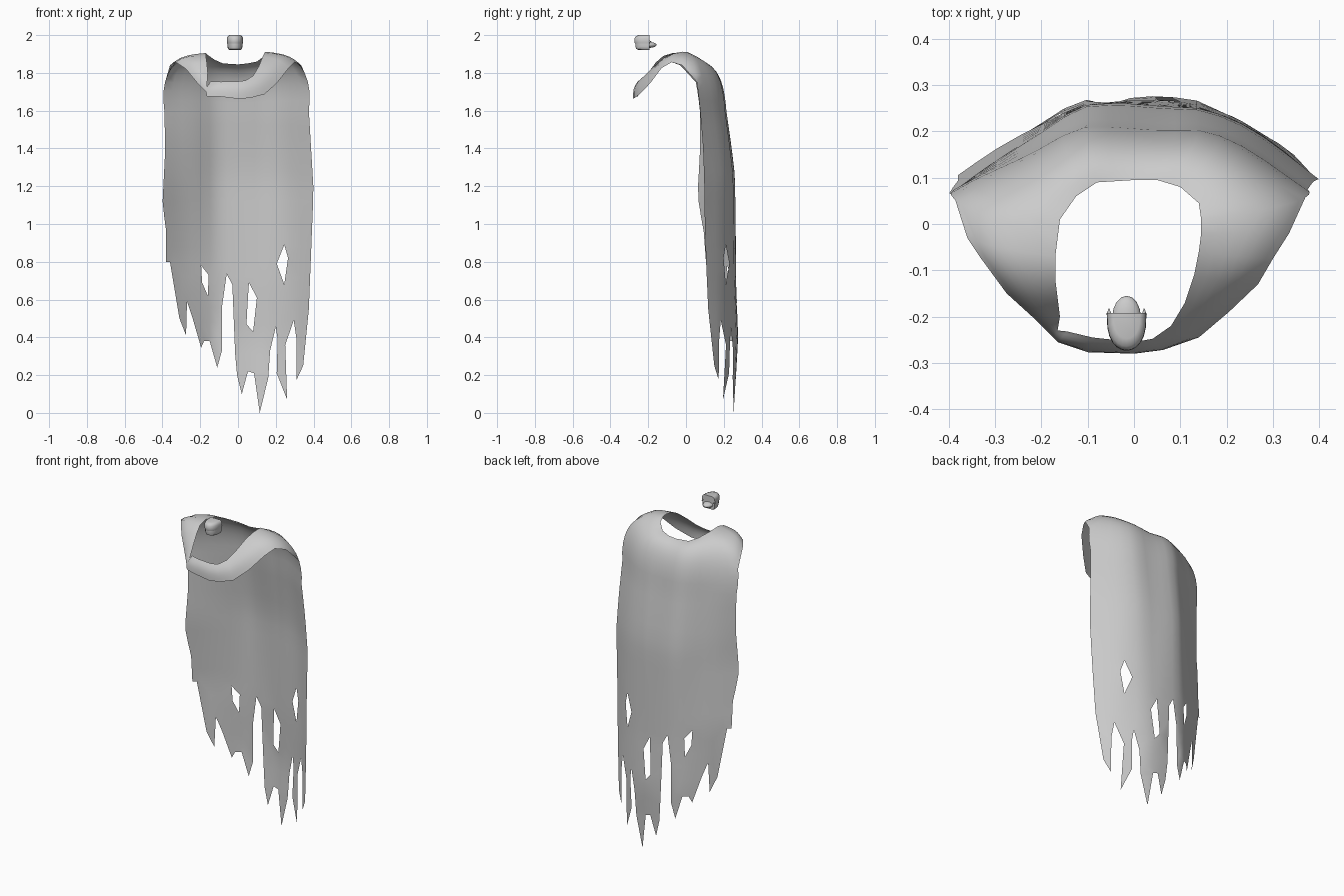
import bpy
import bmesh
import math
from mathutils import Vector
from mathutils.geometry import delaunay_2d_cdt, area_tri

cube = bpy.data.objects.get("Cube")
if cube:
    bpy.data.objects.remove(cube, do_unlink=True)


def make_material(name, rgb):
    mat = bpy.data.materials.new(name)
    mat.use_nodes = True
    mat.diffuse_color = (*rgb, 1)
    mat.node_tree.nodes["Principled BSDF"].inputs["Base Color"].default_value = (*rgb, 1)
    return mat


grey = make_material("plain grey", (0.6, 0.6, 0.6))


def finish(name, bm):
    """Turn a bmesh into a smooth grey object."""
    bmesh.ops.recalc_face_normals(bm, faces=bm.faces)
    mesh = bpy.data.meshes.new(name)
    bm.to_mesh(mesh)
    bm.free()
    mesh.materials.append(grey)
    for face in mesh.polygons:
        face.use_smooth = True
    obj = bpy.data.objects.new(name, mesh)
    bpy.context.collection.objects.link(obj)
    return obj


def interp(keys, t):
    """Piecewise linear lookup in (position, value) pairs."""
    if t <= keys[0][0]:
        return keys[0][1]
    for (a, va), (b, vb) in zip(keys, keys[1:]):
        if t <= b:
            return va + (vb - va) * ((t - a) / (b - a))
    return keys[-1][1]


def inside(p, poly):
    hit = False
    for a, b in zip(poly, poly[1:] + poly[:1]):
        if (a[1] > p[1]) != (b[1] > p[1]):
            if p[0] < a[0] + (p[1] - a[1]) * (b[0] - a[0]) / (b[1] - a[1]):
                hit = not hit
    return hit


def edge_distance(p, poly):
    best = 9
    p = Vector(p)
    for a, b in zip(poly, poly[1:] + poly[:1]):
        a, d = Vector(a), Vector(b) - Vector(a)
        k = max(0, min(1, (p - a).dot(d) / d.length_squared))
        best = min(best, (a + d * k - p).length)
    return best


# Cape cut pattern: ragged hem and torn holes, as (x, height)
hem = [(-.36, .8), (-.31, .5), (-.275, .41), (-.27, .59), (-.24, .5), (-.195, .345),
       (-.18, .38), (-.15, .38), (-.11, .24), (-.085, .33), (-.085, .56), (-.06, .735),
       (-.03, .68), (-.015, .31), (-.005, .2), (.02, .1), (.053, .22), (.085, .21),
       (.115, 0), (.16, .185), (.17, .33), (.2, .455), (.21, .39), (.205, .21),
       (.26, .07), (.25, .36), (.295, .49), (.31, .39), (.31, .175), (.345, .25), (.375, .55)]
holes = [[(-.195, .78), (-.155, .73), (-.16, .62), (-.19, .69)],
         [(.058, .69), (.1, .61), (.08, .43), (.045, .47), (.05, .57)],
         [(.245, .89), (.265, .82), (.245, .68), (.205, .79)]]
left_x = [(.8, -.38), (.97, -.38), (1.1, -.4), (1.4, -.385), (1.6, -.39)]
right_x = [(.8, .385), (1.18, .4), (1.6, .375)]

# Depth of the cloth at its middle and at its two side edges, by height
back_y = [(0, .25), (.4, .272), (.7, .262), (1.25, .256), (1.4, .238), (1.6, .21)]
left_y = [(.3, .06), (.5, .075), (.8, .095), (1.2, .06), (1.6, .065)]
right_y = [(.2, .105), (.6, .095), (1.2, .1), (1.4, .085), (1.6, .06)]

# Rear half of the neck opening, left to right across the back
neck = [(-.165, -.03, 1.9), (-.16, .01, 1.895), (-.125, .06, 1.87), (-.08, .09, 1.85),
        (0, .095, 1.845), (.05, .095, 1.85), (.1, .08, 1.86), (.14, .045, 1.89), (.145, .01, 1.91)]
neck_keys = [(i / 8, Vector(p)) for i, p in enumerate(neck)]

SHOULDER, TOP = 1.6, 2.0


def drape(x, t):
    """Map the flat pattern onto the hanging cloth and over the shoulders."""
    z = min(t, SHOULDER)
    back = interp(back_y, z)
    side = interp(left_y if x < 0 else right_y, z)
    bend = max(0, (abs(x) - .12) / .28) ** (1.05 if x < 0 else 1.4)
    y = back - (back - side) * bend + .004 * math.sin(x * 22 + z * 2)
    low = Vector((x, y, z))
    if t <= SHOULDER:
        return low
    v = (t - SHOULDER) / (TOP - SHOULDER)
    high = interp(neck_keys, (x + .39) / .765)
    ctrl = Vector((x * 1.1, y - .015 - .015 * bend, 1.815 + .08 * min(1, abs(x) / .35)))
    return low * (1 - v) ** 2 + ctrl * 2 * v * (1 - v) + high * v * v


rows = [.8 + .08 * i for i in range(10)] + [SHOULDER + .04 * i for i in range(11)]
columns = [-.39 + .765 * i / 16 for i in range(17)]
outline = hem + [(interp(right_x, t), t) for t in rows]
outline += [(x, TOP) for x in reversed(columns[1:-1])]
outline += [(interp(left_x, t), t) for t in reversed(rows)]

points, edges = [], []
for loop in [outline] + holes:
    start, n = len(points), len(loop)
    points += [Vector(p) for p in loop]
    edges += [(start + i, start + (i + 1) % n) for i in range(n)]
for t in [.16 + .08 * i for i in range(8)] + rows[:-1]:
    for x in columns[1:-1]:
        p = (x, t)
        if inside(p, outline) and not any(inside(p, h) for h in holes):
            if min(edge_distance(p, loop) for loop in [outline] + holes) > .012:
                points.append(Vector(p))

flat, _, triangles, *_ = delaunay_2d_cdt(points, edges, [], 0, 1e-5)
bm = bmesh.new()
verts = [bm.verts.new(drape(p.x, p.y)) for p in flat]
for tri in triangles:
    corners = [flat[i] for i in tri]
    c = sum(corners, Vector((0, 0))) / 3
    if area_tri(*corners) > 1e-6 and inside(c, outline) and not any(inside(c, h) for h in holes):
        bm.faces.new([verts[i] for i in tri])

# Collar band: joins both shoulders around the chest
outer = [(-.36, -.03, 1.84), (-.33, -.075, 1.857), (-.275, -.15, 1.82), (-.22, -.2, 1.752),
         (-.17, -.25, 1.7), (-.165, -.255, 1.675), (-.1, -.277, 1.675), (0, -.28, 1.663),
         (.063, -.272, 1.667), (.14, -.245, 1.687), (.205, -.19, 1.745), (.268, -.13, 1.825),
         (.3, -.075, 1.857), (.335, -.02, 1.84)]
inner = [(-.17, -.07, 1.905), (-.17, -.12, 1.89), (-.165, -.16, 1.855), (-.16, -.2, 1.8),
         (-.165, -.23, 1.725), (-.145, -.232, 1.755), (-.09, -.245, 1.753), (0, -.255, 1.755),
         (.04, -.248, 1.76), (.08, -.22, 1.785), (.11, -.17, 1.835), (.13, -.11, 1.885),
         (.14, -.06, 1.905), (.145, -.02, 1.912)]
STEPS = 7


def shoulder_column(x):
    return [drape(x, t) for t in rows[-STEPS - 1:]]


bands = [shoulder_column(columns[0])]
for a, b in zip(outer, inner):
    a, b = Vector(a), Vector(b)
    puff = Vector((a.x, a.y, .25)).normalized() * (a - b).length * .12
    bands.append([a.lerp(b, k / STEPS) + puff * math.sin(math.pi * k / STEPS)
                  for k in range(STEPS + 1)])
bands.append(shoulder_column(columns[-1]))
grid = [[bm.verts.new(p) for p in band] for band in bands]
for a, b in zip(grid, grid[1:]):
    for k in range(STEPS):
        bm.faces.new((a[k], b[k], b[k + 1], a[k + 1]))
bmesh.ops.remove_doubles(bm, verts=bm.verts, dist=.0005)
finish("tattered_cape", bm)

# Small floating jaw: two rounded arches and a tongue
JAW_X = -.016


def arch(name, rings):
    """Stack of U-shaped rings given as (size, height), closed on both ends."""
    bm = bmesh.new()
    stack = []
    for size, z in rings:
        ring = []
        for i in range(13):
            a = math.pi * i / 12
            ring.append(bm.verts.new((JAW_X + .043 * size * math.cos(a),
                                      -.192 - .082 * size * math.sin(a) ** .7, z)))
        stack.append(ring)
    for a, b in zip(stack, stack[1:]):
        for i in range(13):
            j = (i + 1) % 13
            bm.faces.new((a[i], a[j], b[j], b[i]))
    bm.faces.new(stack[0])
    bm.faces.new(stack[-1])
    obj = finish(name, bm)
    bpy.ops.object.select_all(action='DESELECT')
    obj.select_set(True)
    bpy.context.view_layer.objects.active = obj
    bpy.ops.object.shade_smooth_by_angle(angle=math.radians(40))


arch("upper_jaw", [(.96, 1.956), (1, 1.966), (.98, 1.984), (.88, 1.995), (.68, 2.0)])
arch("lower_jaw", [(.75, 1.922), (.87, 1.927), (.92, 1.94), (.92, 1.957)])

bm = bmesh.new()
bmesh.ops.create_uvsphere(bm, u_segments=16, v_segments=8, radius=1)
bmesh.ops.scale(bm, vec=(.031, .047, .016), verts=bm.verts)
bmesh.ops.translate(bm, vec=(JAW_X, -.202, 1.948), verts=bm.verts)
finish("tongue", bm)

# Small backward points at the rear corners of the jaw
for side, label in ((1, "left"), (-1, "right")):
    bm = bmesh.new()
    bmesh.ops.create_cone(bm, segments=8, radius1=.006, radius2=.001, depth=.014, cap_ends=True)
    for v in bm.verts:
        v.co = Vector((JAW_X + side * (.038 + v.co.x), -.19 + v.co.z, 1.966 + v.co.y))
    finish(label + "_hinge", bm)
